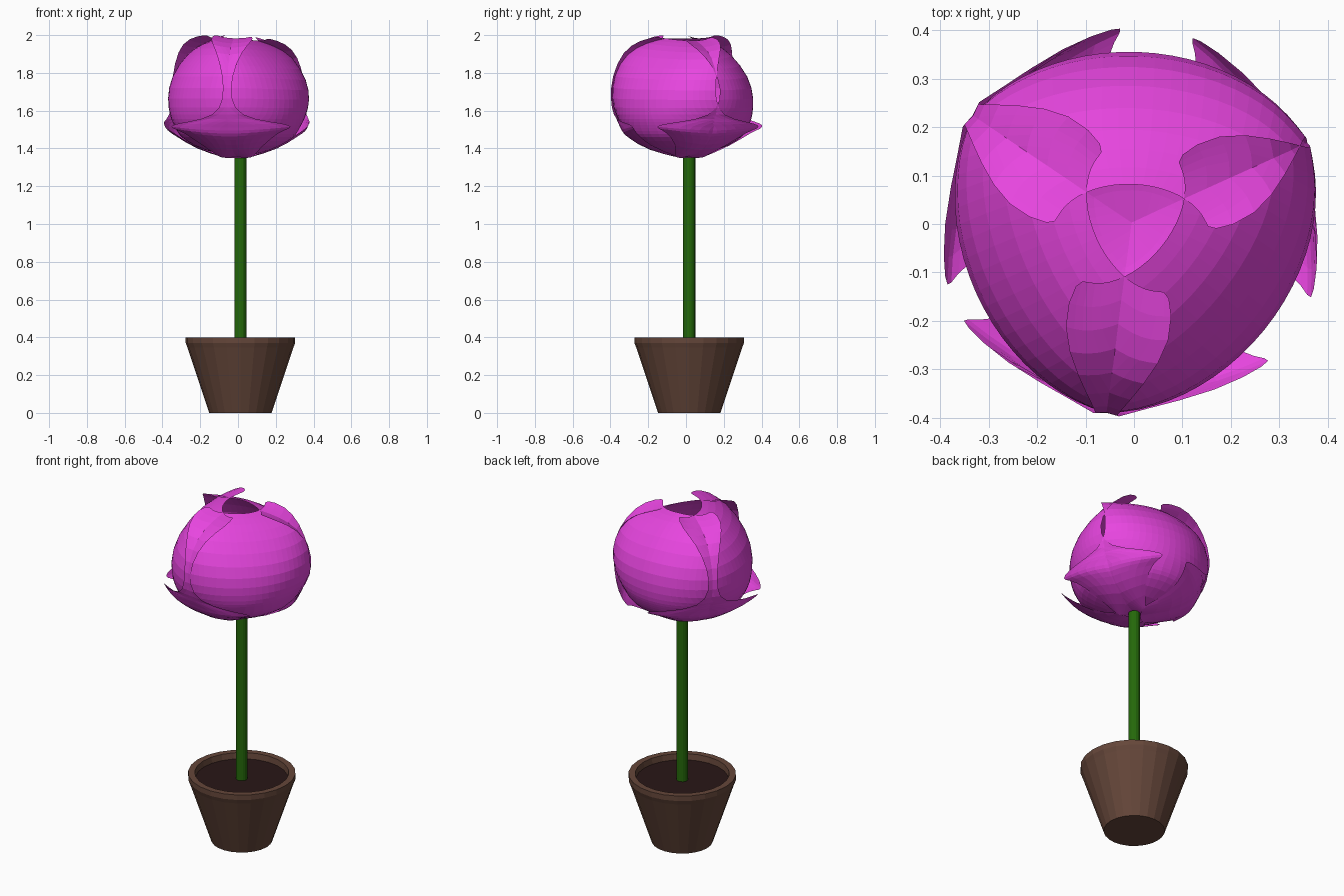
import bpy, bmesh
from math import sin, cos, pi, radians

if "Cube" in bpy.data.objects:
    bpy.data.objects.remove(bpy.data.objects["Cube"])

CX, CY = 0.013, 0.017  # pot and stem axis


def material(name, rgb):
    m = bpy.data.materials.new(name)
    m.diffuse_color = (*rgb, 1)
    m.use_nodes = True
    m.node_tree.nodes["Principled BSDF"].inputs["Base Color"].default_value = m.diffuse_color
    return m


def make_object(name, verts, faces, mat):
    me = bpy.data.meshes.new(name)
    me.from_pydata(verts, [], faces)
    me.materials.append(mat)
    ob = bpy.data.objects.new(name, me)
    bpy.context.collection.objects.link(ob)
    return ob


def lathe(name, profile, sides, mat, cap_end=True):
    verts = [(CX + r * cos(2 * pi * i / sides), CY + r * sin(2 * pi * i / sides), z)
             for r, z in profile for i in range(sides)]
    faces = []
    for k in range(len(profile) - 1):
        for i in range(sides):
            j = (i + 1) % sides
            a, b = k * sides, (k + 1) * sides
            faces.append((a + i, a + j, b + j, b + i))
    faces.append(tuple(reversed(range(sides))))
    if cap_end:
        n = len(verts)
        faces.append(tuple(range(n - sides, n)))
    return make_object(name, verts, faces, mat)


brown = material("pot_brown", (0.13, 0.062, 0.042))
dark = material("soil_dark", (0.022, 0.008, 0.008))
green = material("stem_green", (0.018, 0.14, 0.003))
pink = material("petal_pink", (0.8, 0.06, 0.74))

# Pot, soil and stem
lathe("pot", [(0.165, 0), (0.28, 0.345), (0.29, 0.37), (0.29, 0.4),
              (0.254, 0.4), (0.248, 0.35)], 24, brown)
lathe("soil", [(0.235, 0.34), (0.25, 0.365)], 24, dark)
lathe("stem", [(0.032, 0.35), (0.032, 1.352)], 16, green)

# Petal levels: centre radius, height, arc width, arc depth, edge angle, edge lift
LEVELS = [
    (-0.03, 1.350, 0.08, 0.03, 90, 0.01),
    (0.17, 1.385, 0.24, 0.22, 88, 0.03),
    (0.28, 1.445, 0.34, 0.36, 92, 0.045),
    (0.31, 1.475, 0.375, 0.40, 98, 0.03),
    (0.33, 1.51, 0.385, 0.41, 99, 0.015),
    (0.342, 1.54, 0.392, 0.38, 88, 0.0),
    (0.350, 1.57, 0.397, 0.35, 65, 0.0),
    (0.360, 1.66, 0.402, 0.31, 62, 0.0),
    (0.335, 1.78, 0.390, 0.26, 64, 0.0),
    (0.235, 1.905, 0.330, 0.16, 75, 0.015),
    (0.150, 1.96, 0.260, 0.14, 86, 0.025),
    (0.080, 1.982, 0.160, 0.10, 88, 0.022),
]
COLS = 12


def petal(name, azimuth):
    a = radians(azimuth)
    verts, faces = [], []
    for r, z, width, depth, edge, lift in LEVELS:
        for i in range(COLS + 1):
            u = 2 * i / COLS - 1
            th = radians(edge) * u
            t, rad = width * sin(th), r - depth * (1 - cos(th))
            x = rad * cos(a) - t * sin(a)
            y = rad * sin(a) + t * cos(a)
            # the bud droops slightly on its right side
            droop = 0.3 * max(0, x) * max(0, z - 1.6)
            verts.append((x - 0.005, y + 0.003, z + lift * u ** 4 - droop))
    w = COLS + 1
    for k in range(len(LEVELS) - 1):
        for i in range(COLS):
            p = k * w + i
            faces.append((p, p + 1, p + w + 1, p + w))
    ob = make_object(name, verts, faces, pink)
    sub = ob.modifiers.new("soften", "SUBSURF")
    sub.levels = sub.render_levels = 1


# Three wide petals crossing each other along the seams
for n, angle in enumerate((88, 204, 321)):
    petal(f"petal_{n + 1}", angle)
